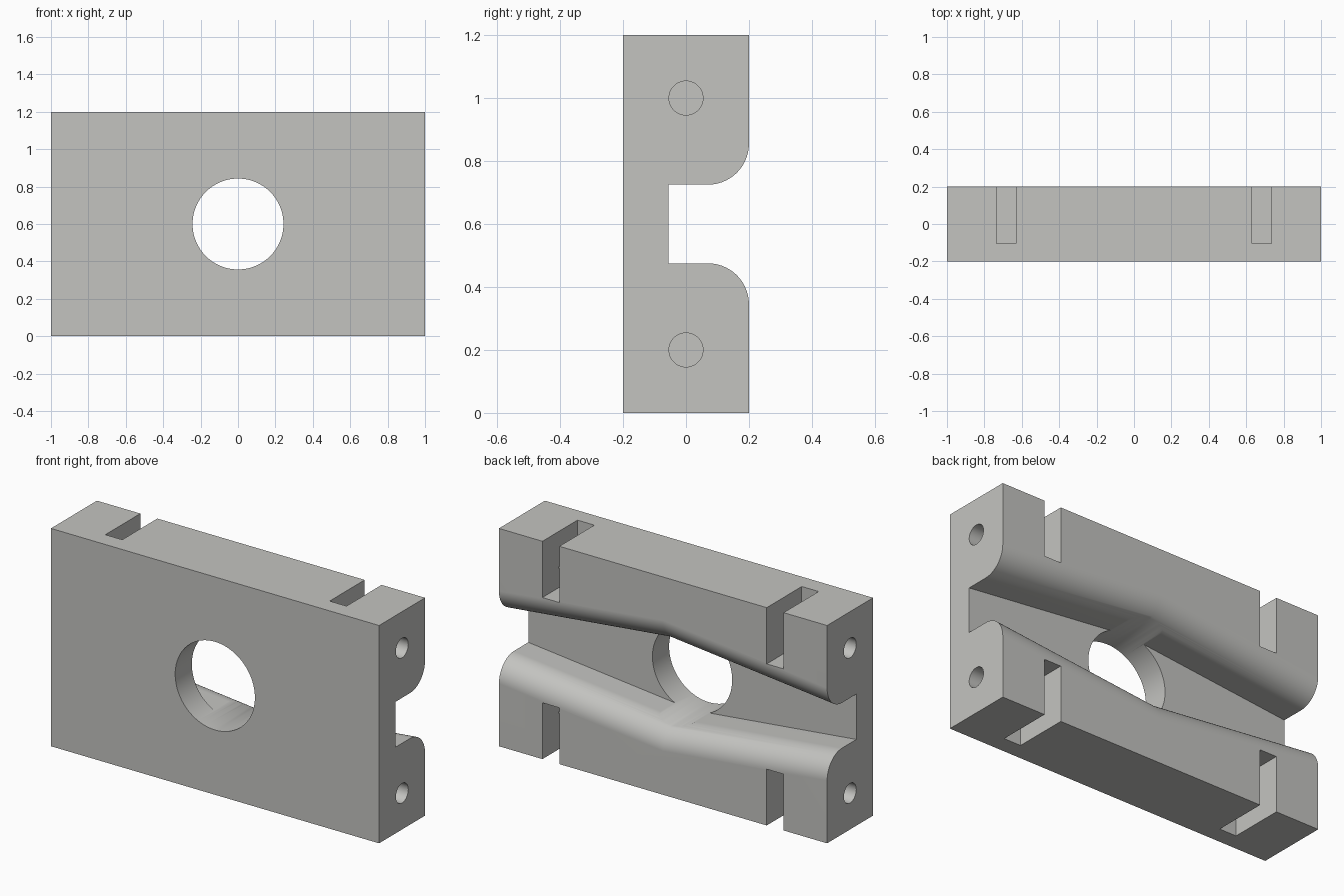
import bpy, bmesh, math
from mathutils import Matrix, Vector

if "Cube" in bpy.data.objects:
    bpy.data.objects.remove(bpy.data.objects["Cube"])

W, D, H = 2.0, 0.4, 1.2
MID = H / 2

grey = bpy.data.materials.new("light_grey")
grey.diffuse_color = (0.55, 0.55, 0.53, 1)
grey.use_nodes = True
grey.node_tree.nodes["Principled BSDF"].inputs["Base Color"].default_value = grey.diffuse_color


def make_object(name, bm):
    bmesh.ops.recalc_face_normals(bm, faces=bm.faces)
    mesh = bpy.data.meshes.new(name)
    bm.to_mesh(mesh)
    bm.free()
    mesh.materials.append(grey)
    obj = bpy.data.objects.new(name, mesh)
    bpy.context.collection.objects.link(obj)
    return obj


def box(name, lo, hi):
    lo, hi = Vector(lo), Vector(hi)
    bm = bmesh.new()
    bmesh.ops.create_cube(bm, size=1, matrix=Matrix.Translation((lo + hi) / 2)
                          @ Matrix.Diagonal((*(hi - lo), 1)))
    return make_object(name, bm)


def cylinder(name, centre, radius, length, axis, segments):
    turn = Matrix.Rotation(math.pi / 2, 4, "Y" if axis == "x" else "X")
    bm = bmesh.new()
    bmesh.ops.create_cone(bm, cap_ends=True, segments=segments, radius1=radius,
                          radius2=radius, depth=length,
                          matrix=Matrix.Translation(centre) @ turn)
    return make_object(name, bm)


def channel(name, half_mid, half_end, floor_y, r, steps=14):
    """Groove along x with rounded lips, widest in the middle."""
    bm = bmesh.new()
    rings = []
    for x in (-1.1, 0, 1.1):
        h = half_mid + (half_end - half_mid) * abs(x)
        upper = [(floor_y, h)]
        for i in range(steps + 1):
            a = math.pi / 2 * i / steps
            upper.append((D / 2 - r + r * math.sin(a), h + r - r * math.cos(a)))
        upper.append((D / 2 + 0.1, h + r))
        profile = upper + [(y, -z) for y, z in reversed(upper)]
        rings.append([bm.verts.new((x, y, MID + z)) for y, z in profile])
    n = len(rings[0])
    for a, b in zip(rings, rings[1:]):
        for i in range(n):
            j = (i + 1) % n
            bm.faces.new((a[i], a[j], b[j], b[i]))
    bm.faces.new(rings[0])
    bm.faces.new(rings[-1])
    return make_object(name, bm)


# Main block
block = box("mounting_block", (-W / 2, -D / 2, 0), (W / 2, D / 2, H))

# Flared channel across the back and the round through hole
cutters = [channel("channel_cutter", 0.23, 0.125, -0.055, 0.13),
           cylinder("centre_hole_cutter", (0, 0, MID), 0.243, 1, "y", 96)]

# Four slots from the back, each met by a bore from the end face
for sx in (-1, 1):
    x0, x1 = sorted((sx * 0.632, sx * 0.735))
    for z0, z1, bore_z in ((-0.1, 0.31, 0.2), (H - 0.31, H + 0.1, 1.0)):
        cutters.append(box("slot_cutter", (x0, -0.105, z0), (x1, 0.3, z1)))
        cutters.append(cylinder("bore_cutter", (sx * 0.89, 0, bore_z),
                                0.054, 0.42, "x", 48))

# Cut everything out of the block
bpy.context.view_layer.objects.active = block
block.select_set(True)
for cutter in cutters:
    mod = block.modifiers.new("cut", "BOOLEAN")
    mod.operation = "DIFFERENCE"
    mod.solver = "EXACT"
    mod.object = cutter
    bpy.ops.object.modifier_apply(modifier=mod.name)
    bpy.data.objects.remove(cutter, do_unlink=True)

# Smooth curved walls, crisp edges
bpy.ops.object.shade_smooth_by_angle(angle=math.radians(30))
weighted = block.modifiers.new("weighted_normals", "WEIGHTED_NORMAL")
weighted.keep_sharp = True
